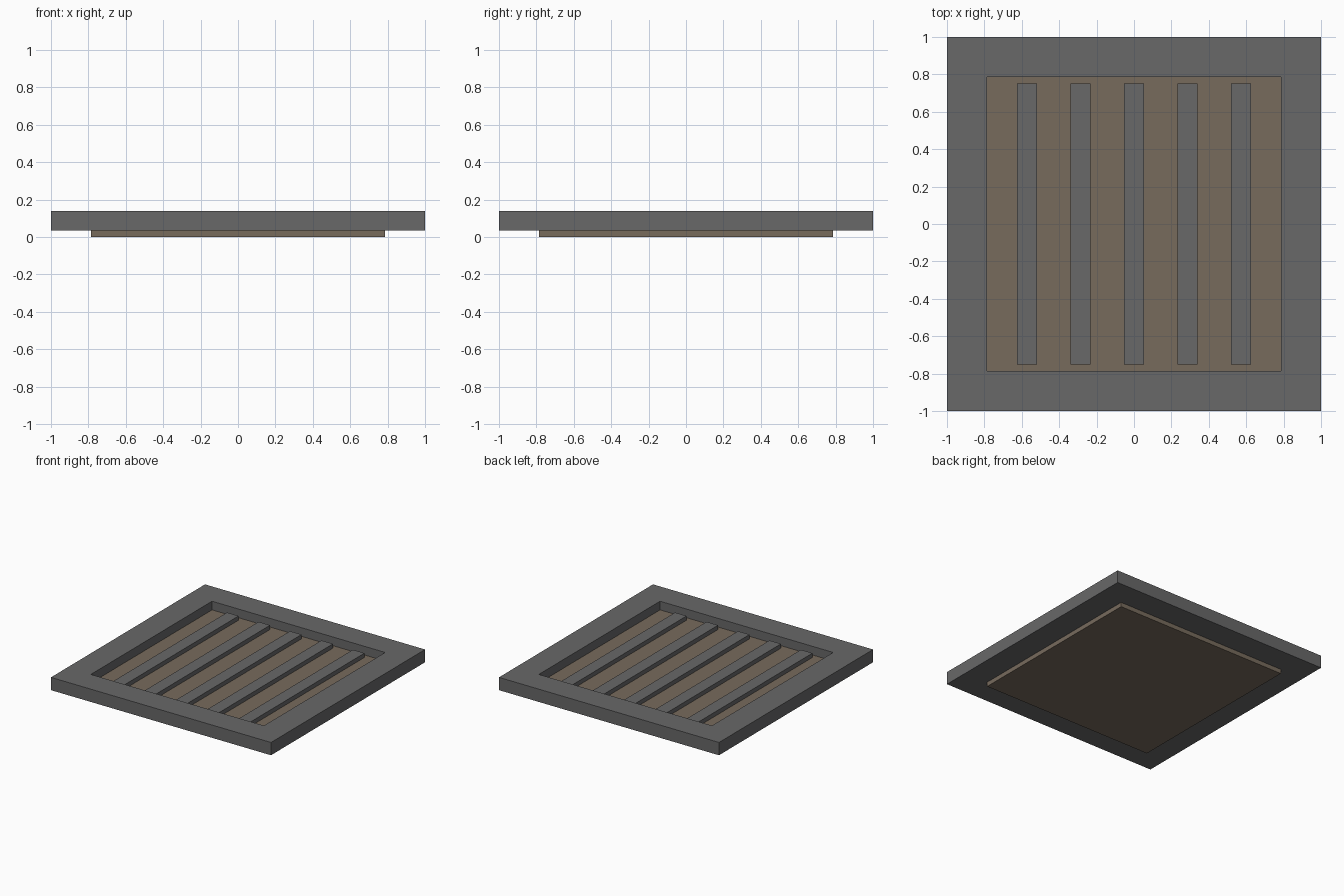
import bpy, bmesh

if "Cube" in bpy.data.objects:
    bpy.data.objects.remove(bpy.data.objects["Cube"])


def material(name, color):
    mat = bpy.data.materials.new(name)
    mat.diffuse_color = (*color, 1)
    mat.use_nodes = True
    mat.node_tree.nodes["Principled BSDF"].inputs["Base Color"].default_value = mat.diffuse_color
    return mat


def add_object(name, bm, mat):
    bmesh.ops.recalc_face_normals(bm, faces=bm.faces)
    mesh = bpy.data.meshes.new(name)
    bm.to_mesh(mesh)
    bm.free()
    mesh.materials.append(mat)
    obj = bpy.data.objects.new(name, mesh)
    bpy.context.collection.objects.link(obj)
    return obj


def box(name, x, half_x, half_y, z0, z1, mat):
    bm = bmesh.new()
    bmesh.ops.create_cube(bm, size=2)
    for v in bm.verts:
        v.co.x = x + v.co.x * half_x
        v.co.y *= half_y
        v.co.z = z1 if v.co.z > 0 else z0
    return add_object(name, bm, mat)


def square_ring(name, outer, inner, z0, z1, mat):
    bm = bmesh.new()
    corners = [(-1, -1), (1, -1), (1, 1), (-1, 1)]
    # Rectangular section swept around the four mitred corners
    section = [(outer, z0), (outer, z1), (inner, z1), (inner, z0)]
    rings = [[bm.verts.new((sx * r, sy * r, z)) for r, z in section]
             for sx, sy in corners]
    for i in range(4):
        a, b = rings[i], rings[(i + 1) % 4]
        for j in range(4):
            k = (j + 1) % 4
            bm.faces.new((a[j], b[j], b[k], a[k]))
    return add_object(name, bm, mat)


grey = material("iron grey", (0.138, 0.138, 0.14))
brown = material("dull brown", (0.186, 0.146, 0.108))

# Frame around the opening
square_ring("frame", 1.0, 0.787, 0.035, 0.14, grey)

# Backing plate, poking out below the frame
box("base_plate", 0, 0.785, 0.785, 0.0, 0.07, brown)

# Five grate bars resting on the plate
for i in range(5):
    box(f"grate_bar_{i + 1}", (i - 2) * 0.286, 0.0525, 0.75, 0.068, 0.105, grey)
